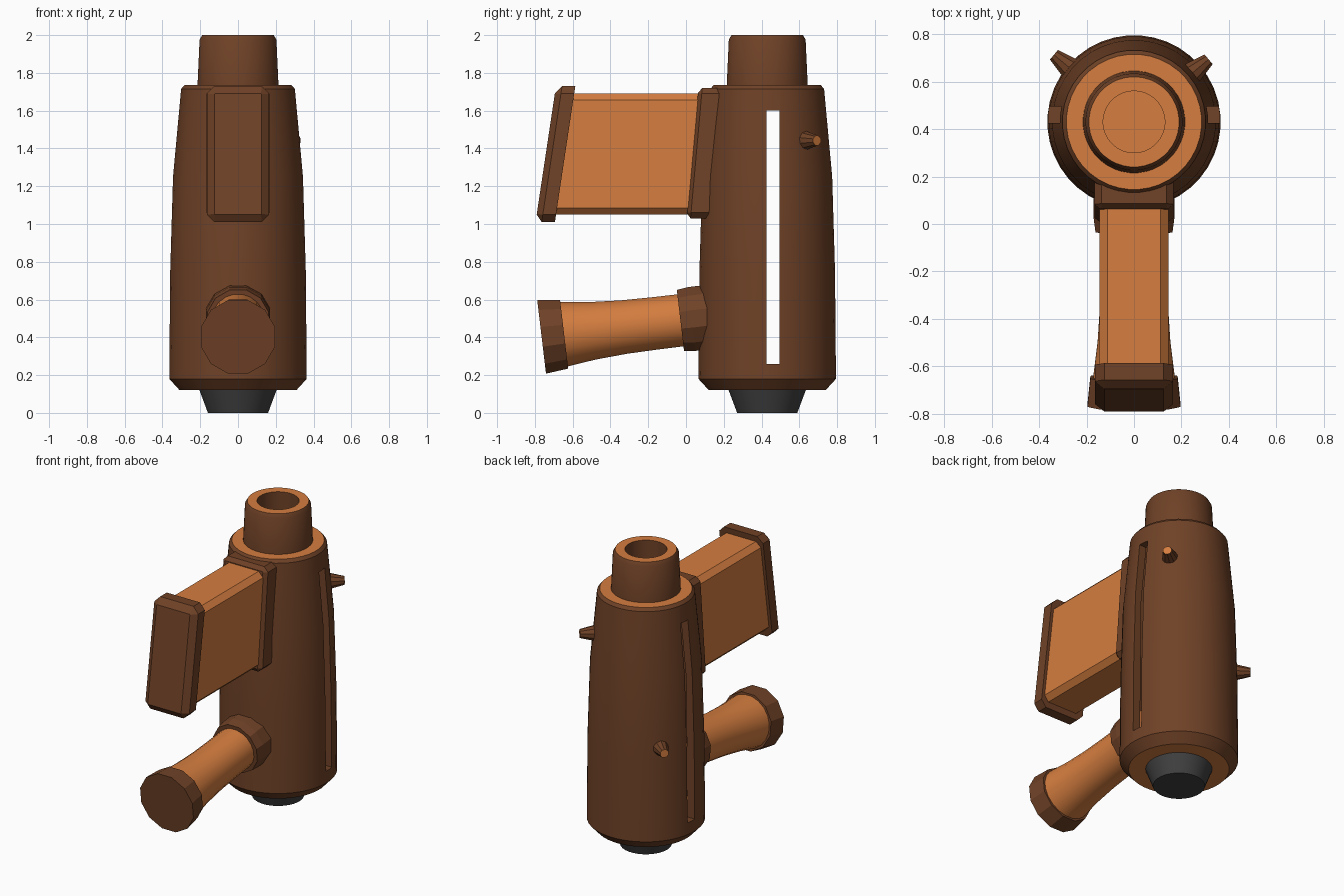
import bpy, bmesh, math
from mathutils import Vector

if "Cube" in bpy.data.objects:
    bpy.data.objects.remove(bpy.data.objects["Cube"])


def material(name, rgb):
    m = bpy.data.materials.new(name)
    m.diffuse_color = (*rgb, 1)
    m.use_nodes = True
    m.node_tree.nodes["Principled BSDF"].inputs["Base Color"].default_value = m.diffuse_color
    return m


BROWN = material("dark_brown", (0.16, 0.054, 0.02))
ORANGE = material("copper_orange", (0.66, 0.205, 0.05))
GREY = material("charcoal_grey", (0.052, 0.052, 0.052))


def finish(name, bm, mats, smooth):
    bmesh.ops.recalc_face_normals(bm, faces=bm.faces)
    me = bpy.data.meshes.new(name)
    bm.to_mesh(me)
    bm.free()
    ob = bpy.data.objects.new(name, me)
    bpy.context.collection.objects.link(ob)
    for m in mats:
        me.materials.append(m)
    if smooth:
        shade(ob)
    return ob


def shade(ob):
    bpy.ops.object.select_all(action='DESELECT')
    ob.select_set(True)
    bpy.context.view_layer.objects.active = ob
    bpy.ops.object.shade_smooth_by_angle(angle=math.radians(28))


def skin(bm, rings):
    """Join consecutive rings of vertices and close both ends."""
    n = len(rings[0])
    for a, b in zip(rings, rings[1:]):
        for i in range(n):
            j = (i + 1) % n
            bm.faces.new((a[i], a[j], b[j], b[i]))
    bm.faces.new(rings[0])
    bm.faces.new(rings[-1])


def lathe(name, profile, sides, loc, mats, axis=(0, 0, 1), smooth=True):
    """Turned part; flat end faces take the second material if there is one."""
    bm = bmesh.new()
    rings = []
    for r, t in profile:
        ring = []
        for i in range(sides):
            a = math.tau * (i + 0.5) / sides
            ring.append(bm.verts.new((r * math.cos(a), r * math.sin(a), t)))
        rings.append(ring)
    skin(bm, rings)
    bm.normal_update()
    if len(mats) > 1:
        for f in bm.faces:
            f.material_index = int(abs(f.normal.z) > 0.95)
    ob = finish(name, bm, mats, smooth)
    ob.location = loc
    ob.rotation_euler = Vector(axis).to_track_quat('Z', 'Y').to_euler()
    return ob


def slab(name, hx, z0, z1, chamfer, shear, sections, mat):
    """Sheared block with cut corners; sections are (inset, y at mid height)."""
    bm = bmesh.new()
    mid = (z0 + z1) / 2
    rings = []
    for inset, y in sections:
        w, h = hx - inset, (z1 - z0) / 2 - inset
        c = max(chamfer - inset, 0.003)
        pts = [(w, h - c), (w - c, h), (c - w, h), (-w, h - c),
               (-w, c - h), (c - w, -h), (w - c, -h), (w, c - h)]
        rings.append([bm.verts.new((x, y + shear * z, mid + z)) for x, z in pts])
    skin(bm, rings)
    return finish(name, bm, [mat], False)


CY = 0.43  # body axis

# Hollow body with neck, outside profile then inside profile
body = lathe("body_shell", [
    (0.31, 0.12), (0.365, 0.18), (0.36, 0.75), (0.345, 1.25), (0.302, 1.715),
    (0.285, 1.735), (0.215, 1.735), (0.204, 1.975), (0.19, 2.0), (0.13, 2.0),
    (0.13, 1.69), (0.25, 1.69), (0.30, 1.2), (0.31, 0.24)],
    40, (0, CY, 0), [BROWN, ORANGE])

# Long slot through both sides
bpy.ops.mesh.primitive_cube_add(size=1, location=(0, 0.46, 0.93))
cutter = bpy.context.object
cutter.name = "slot_cutter"
cutter.scale = (1, 0.07, 1.34)
cutter.hide_render = True
cutter.data.materials.append(BROWN)
bpy.context.view_layer.objects.active = body
mod = body.modifiers.new("slot", 'BOOLEAN')
mod.operation = 'DIFFERENCE'
mod.solver = 'EXACT'
mod.object = cutter
bpy.ops.object.modifier_apply(modifier=mod.name)
bpy.data.objects.remove(cutter)
shade(body)

# Tapered foot
lathe("foot", [(0.16, 0), (0.207, 0.125)], 32, (0, CY, 0), [GREY])

# Side pegs with bright tips: (side, height, tip distance)
for name, side, z, tip in (("upper_peg", 1, 1.442, 0.41), ("lower_peg", -1, 0.808, 0.44)):
    a = math.radians(40)
    lathe(name, [(0.055, tip - 0.11), (0.028, tip)], 10, (0, CY, z),
          [BROWN, ORANGE], (side * math.cos(a), math.sin(a), 0), False)

# Box magazine with its collar and end plate
slab("magazine", 0.145, 1.05, 1.69, 0.034, 0.12, [(0, -0.68), (0, 0.10)], ORANGE)
slab("magazine_collar", 0.167, 1.03, 1.72, 0.03, 0.09,
     [(0.025, 0.035), (0, 0.055), (0, 0.165)], BROWN)
slab("magazine_end_plate", 0.165, 1.01, 1.73, 0.04, 0.15,
     [(0.04, -0.7425), (0, -0.71), (0, -0.64)], BROWN)

# Round handle, collar and end cap on one tilted axis
start, direction = (0, 0.03, 0.497), (0, -0.795, -0.0945)
lathe("handle", [(0.14, -0.14), (0.14, 0.03), (0.141, 0.2), (0.144, 0.36),
                 (0.155, 0.53), (0.175, 0.69)], 20, start, [ORANGE], direction)
lathe("handle_collar", [(0.176, -0.1), (0.176, 0), (0.168, 0.06)],
      12, start, [BROWN], direction, False)
lathe("handle_end_cap", [(0.19, 0.68), (0.203, 0.80)],
      12, start, [BROWN], direction, False)
